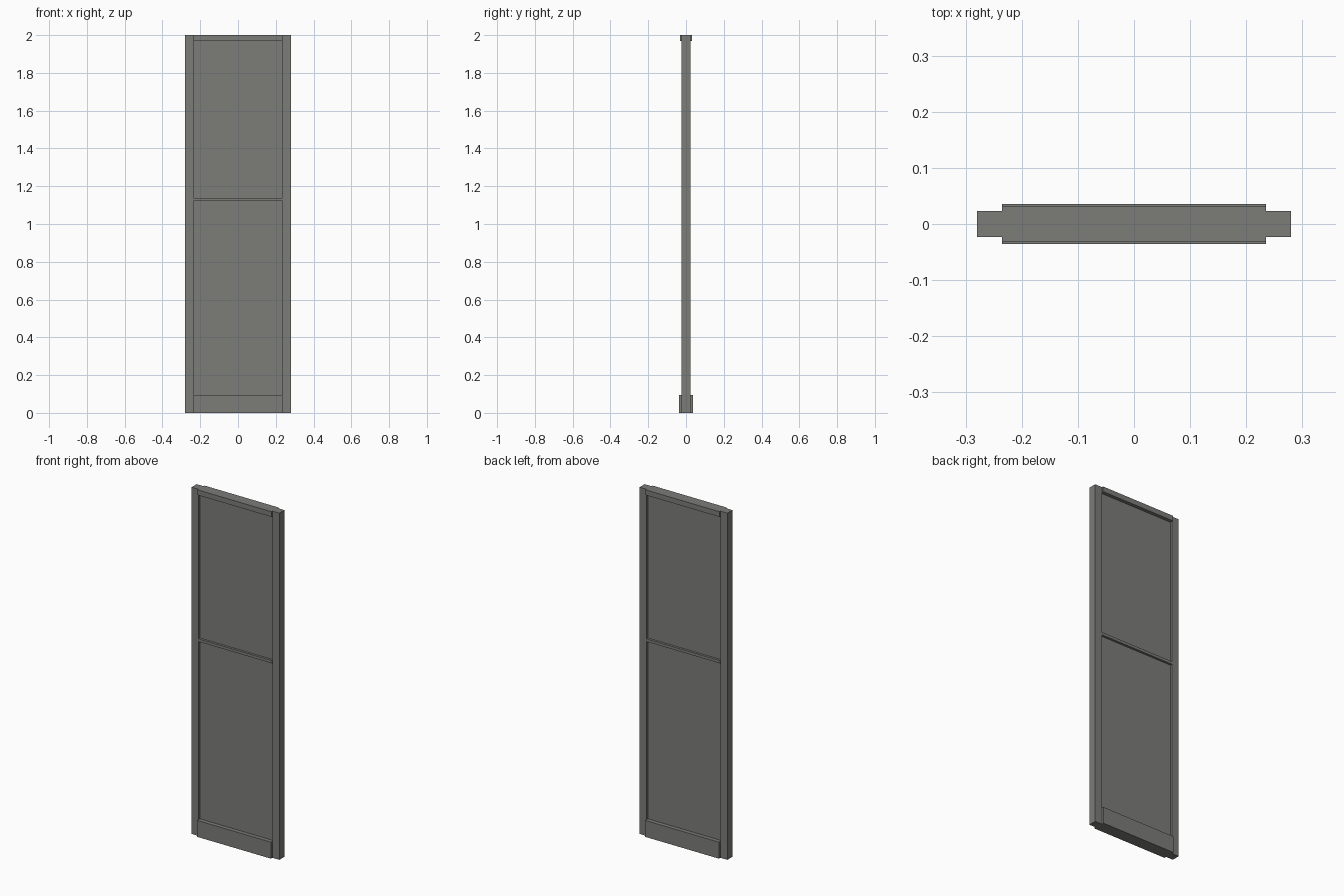
import bpy

cube = bpy.data.objects.get("Cube")
if cube:
    bpy.data.objects.remove(cube, do_unlink=True)

# Single grey painted finish
grey = bpy.data.materials.new("warm grey paint")
grey.use_nodes = True
colour = (0.2, 0.205, 0.19, 1)
grey.diffuse_color = colour
grey.node_tree.nodes["Principled BSDF"].inputs["Base Color"].default_value = colour

HALF_WIDTH = 0.28
INNER = 0.235
HEIGHT = 2.0


def box(name, x0, x1, half_depth, z0, z1):
    """Box spanning x0..x1 and z0..z1, centred in depth."""
    bpy.ops.mesh.primitive_cube_add(size=1, location=((x0 + x1) / 2, 0, (z0 + z1) / 2))
    obj = bpy.context.object
    obj.name = name
    obj.scale = (x1 - x0, 2 * half_depth, z1 - z0)
    bpy.ops.object.transform_apply(location=False, rotation=False, scale=True)
    obj.data.materials.append(grey)
    return obj


# Side posts
box("left_post", INNER, HALF_WIDTH, 0.023, 0, HEIGHT)
box("right_post", -HALF_WIDTH, -INNER, 0.023, 0, HEIGHT)

# Horizontal rails: name, half depth, bottom, top
for name, depth, low, high in (
    ("base_board", 0.036, 0, 0.095),
    ("middle_rail", 0.025, 1.122, 1.138),
    ("top_rail", 0.032, 1.97, HEIGHT),
):
    box(name, -INNER, INNER, depth, low, high)

# Recessed infill panels between the rails
box("lower_panel", -INNER, INNER, 0.012, 0.095, 1.122)
box("upper_panel", -INNER, INNER, 0.012, 1.138, 1.97)
